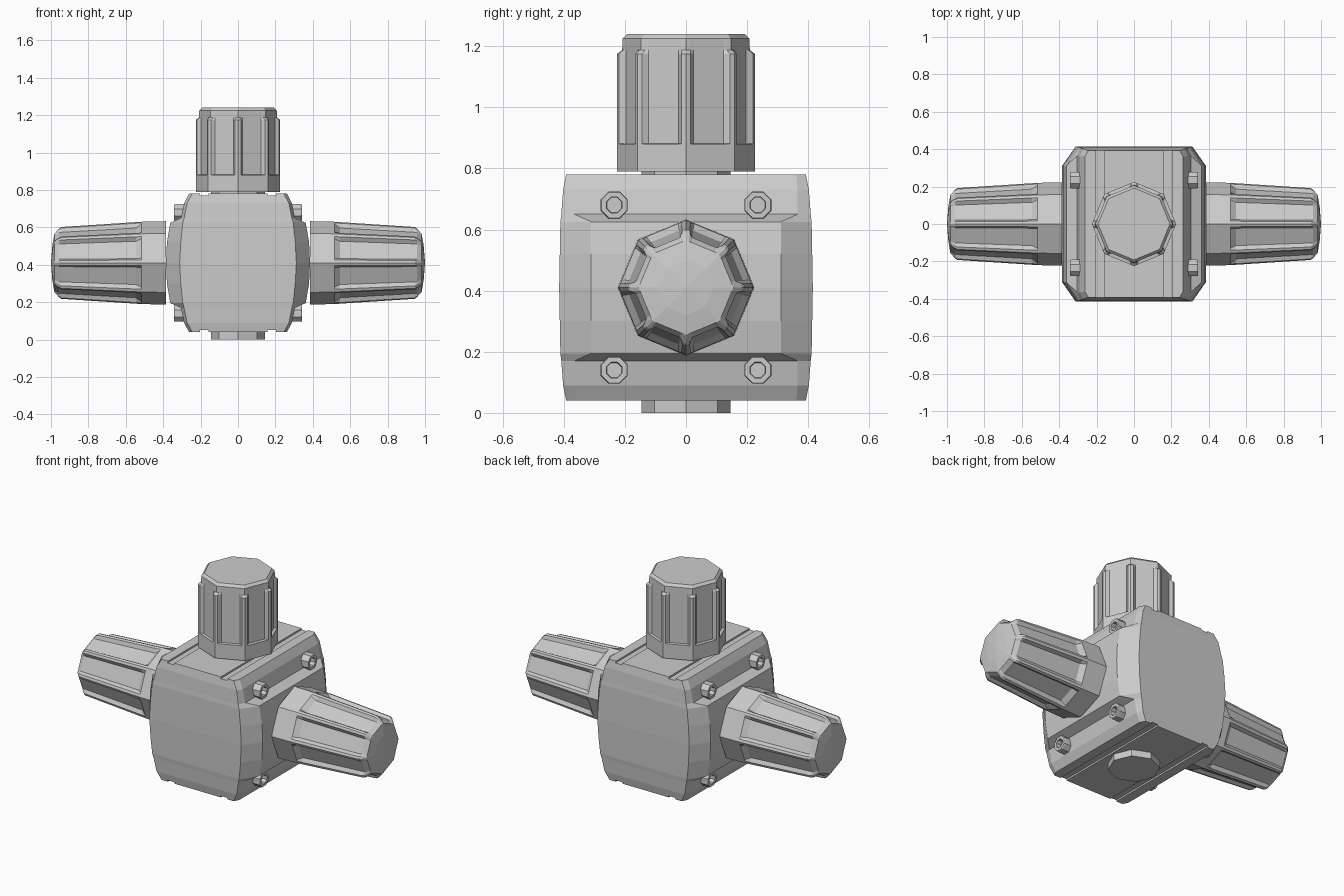
import bpy, bmesh
from math import radians, cos, sin, pi
from mathutils import Matrix

if "Cube" in bpy.data.objects:
    bpy.data.objects.remove(bpy.data.objects["Cube"])

MID = 0.41  # height of the body centre


def loft(name, rings, matrix=Matrix()):
    """Skin a stack of equal-length point rings and cap both ends."""
    bm = bmesh.new()
    loops = [[bm.verts.new(p) for p in ring] for ring in rings]
    n = len(loops[0])
    for a, b in zip(loops, loops[1:]):
        for i in range(n):
            j = (i + 1) % n
            bm.faces.new((a[i], a[j], b[j], b[i]))
    bm.faces.new(loops[0][::-1])
    bm.faces.new(loops[-1])
    bmesh.ops.remove_doubles(bm, verts=bm.verts, dist=1e-4)
    bmesh.ops.recalc_face_normals(bm, faces=bm.faces)
    bm.transform(matrix)
    mesh = bpy.data.meshes.new(name)
    bm.to_mesh(mesh)
    bm.free()
    obj = bpy.data.objects.new(name, mesh)
    bpy.context.collection.objects.link(obj)
    return obj


def octagon(r, z):
    return [(r * cos(i * pi / 4), r * sin(i * pi / 4), z) for i in range(8)]


def ribbed_ring(z, outer, inner):
    """Octagon of radius inner whose eight corners rise to radius outer."""
    half = pi / 8
    pts = []
    for k in range(8):
        for deg, r in ((-7, inner), (-4, outer), (0, outer), (4, outer), (7, inner)):
            rad = r * cos(half) / cos(half - abs(radians(deg)))
            a = k * pi / 4 + radians(deg)
            pts.append((rad * cos(a), rad * sin(a), z))
    return pts


def knob(name, profile, matrix=Matrix()):
    return loft(name, [ribbed_ring(*p) for p in profile], matrix)


def side_turn(s):
    """Points the z axis along +x or -x at the body centre height."""
    return Matrix.Translation((0, 0, MID)) @ Matrix.Rotation(s * pi / 2, 4, 'Y')


# Body: chamfered block, bulging sides, stepped screw flanges
# (height from centre, side x, side corner y, front corner x, front y)
half = [(0, .385, .31, .312, .415), (.11, .380, .31, .306, .413),
        (.215, .362, .31, .295, .411), (.24, .305, .365, .288, .408),
        (.32, .288, .365, .272, .402), (.37, .262, .36, .245, .392)]
sections = [(-h, *r) for h, *r in half[:0:-1]] + half
body = loft("body", [[(hx, -cy, MID + h), (hx, cy, MID + h), (cx, hy, MID + h), (-cx, hy, MID + h),
                      (-hx, cy, MID + h), (-hx, -cy, MID + h), (-cx, -hy, MID + h), (cx, -hy, MID + h)]
                     for h, hx, cy, cx, hy in sections])

# Grooves along the top and bottom of the body
for sx in (-1, 1):
    for sz in (-1, 1):
        zc = MID + sz * .37
        rings = [[(sx * .18 + dx, y, zc + dz) for dx, dz in
                  ((-.022, -.010), (.022, -.010), (.022, .010), (-.022, .010))] for y in (-.6, .6)]
        cutter = loft("groove_cutter", rings)
        cutter.hide_render = True
        cutter.hide_set(True)
        mod = body.modifiers.new("groove", 'BOOLEAN')
        mod.operation = 'DIFFERENCE'
        mod.solver = 'EXACT'
        mod.object = cutter

# Stem under the top knob and bottom boss
loft("top_stem", [octagon(.145, z) for z in (.74, .82)])
loft("bottom_boss", [octagon(.145, z) for z in (0, .08)])

# Top knob: (height, rib radius, panel radius)
knob("top_knob", [(.79, .225, .225), (.88, .225, .225), (.882, .225, .207), (1.175, .225, .207),
                  (1.187, .209, .207), (1.225, .207, .207), (1.24, .192, .192)])

# Side knobs: tapered, ribbed, with a domed end
side_profile = [(.384, .223, .223), (.515, .22, .22), (.545, .218, .196), (.945, .192, .172),
                (.957, .183, .172), (.982, .155, .155), (.993, .09, .09), (1.0, 0, 0)]
for s, label in ((1, "right"), (-1, "left")):
    knob(label + "_knob", side_profile, side_turn(s))

    # Socket-head screws on the flanges
    for y in (-.235, .235):
        for dz in (-.27, .27):
            place = Matrix.Translation((0, y, dz)) @ side_turn(s) @ Matrix.Rotation(pi / 8, 4, 'Z')
            loft(label + "_screw", [octagon(.048, .26), octagon(.048, .335), octagon(.045, .342),
                                    octagon(.028, .342), octagon(.026, .312)], place)
